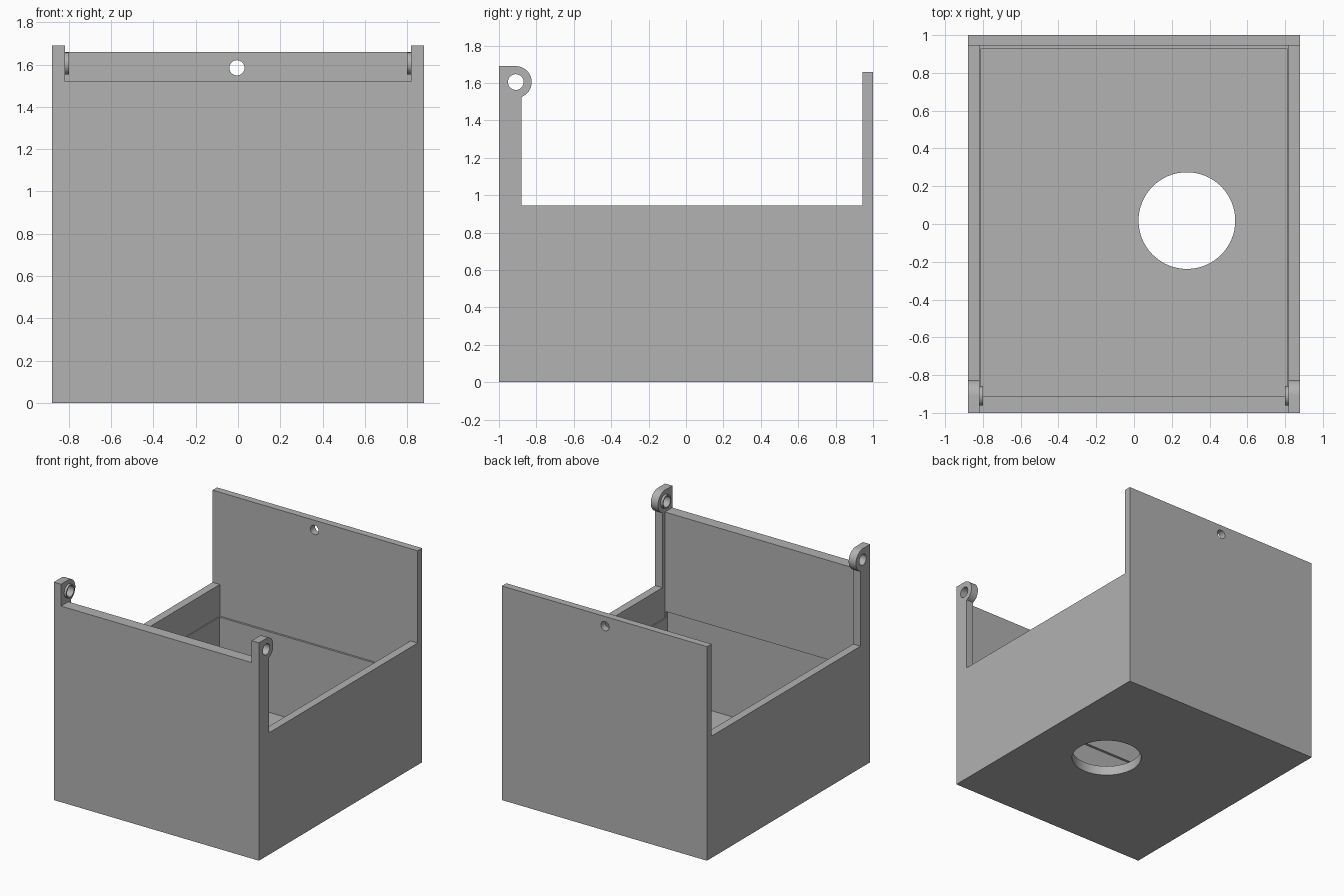
import bpy, bmesh, math
from mathutils import Matrix

if "Cube" in bpy.data.objects:
    bpy.data.objects.remove(bpy.data.objects["Cube"])

grey = bpy.data.materials.new("plain grey")
grey.diffuse_color = (0.445, 0.445, 0.445, 1)
grey.use_nodes = True
grey.node_tree.nodes["Principled BSDF"].inputs["Base Color"].default_value = grey.diffuse_color


def finish(name, bm):
    bmesh.ops.recalc_face_normals(bm, faces=bm.faces)
    mesh = bpy.data.meshes.new(name)
    bm.to_mesh(mesh)
    bm.free()
    mesh.materials.append(grey)
    obj = bpy.data.objects.new(name, mesh)
    bpy.context.collection.objects.link(obj)
    return obj


def box(name, x, y, z):
    bm = bmesh.new()
    bmesh.ops.create_cube(bm, size=1)
    for v in bm.verts:
        for i, (lo, hi) in enumerate((x, y, z)):
            v.co[i] = lo + (v.co[i] + 0.5) * (hi - lo)
    return finish(name, bm)


def cylinder(name, centre, radius, length, axis, sides=48):
    turn = {"X": Matrix.Rotation(math.pi / 2, 4, "Y"),
            "Y": Matrix.Rotation(math.pi / 2, 4, "X"),
            "Z": Matrix.Identity(4)}[axis]
    bm = bmesh.new()
    bmesh.ops.create_cone(bm, cap_ends=True, segments=sides, radius1=radius,
                          radius2=radius, depth=length,
                          matrix=Matrix.Translation(centre) @ turn)
    return finish(name, bm)


def cut(target, cutter):
    bpy.context.view_layer.objects.active = target
    mod = target.modifiers.new("cut", "BOOLEAN")
    mod.operation = "DIFFERENCE"
    mod.solver = "EXACT"
    mod.object = cutter
    bpy.ops.object.modifier_apply(modifier=mod.name)


def smooth(obj):
    bpy.ops.object.select_all(action="DESELECT")
    obj.select_set(True)
    bpy.context.view_layer.objects.active = obj
    bpy.ops.object.shade_smooth_by_angle(angle=math.radians(30))


W = 0.88                  # half width
IN = 0.818                # half width inside the upper walls
PY, PZ, PR = -0.91, 1.605, 0.085   # hinge eye centre and radius

# Box body: side profile with hinge eye, extruded across the width
post_y = -0.88
start = -math.acos((post_y - PY) / PR)
eye = [(PY + PR * math.cos(a), PZ + PR * math.sin(a))
       for a in (start + (math.pi / 2 - start) * i / 28 for i in range(29))]
profile = [(-1, 0), (1, 0), (1, 1.66), (0.945, 1.66), (0.945, 0.945),
           (post_y, 0.945)] + eye + [(-1, PZ + PR)]
bm = bmesh.new()
face = bm.faces.new([bm.verts.new((-W, y, z)) for y, z in profile])
ext = bmesh.ops.extrude_face_region(bm, geom=[face])
bmesh.ops.translate(bm, vec=(2 * W, 0, 0),
                    verts=[g for g in ext["geom"] if isinstance(g, bmesh.types.BMVert)])
body = finish("box_body", bm)

# Cavities, front notch, cable hole and latch hole
cutters = [
    box("lower_cavity", (-0.81, 0.81), (-0.93, 0.93), (0.075, 0.75)),
    box("upper_cavity", (-IN, IN), (-0.91, 0.945), (0.70, 1.9)),
    box("front_notch", (-IN, IN), (-1.1, -0.7), (1.52, 1.9)),
    cylinder("floor_hole", (0.28, 0.018, 0), 0.256, 0.4, "Z", 64),
    cylinder("latch_hole", (-0.005, 1, 1.585), 0.036, 0.4, "Y", 32),
]
bore = cylinder("hinge_bore", (0, PY, PZ), 0.042, 3, "X", 32)
for c in cutters + [bore]:
    cut(body, c)
smooth(body)

# Raised rings on the inner side of the hinge eyes
for side, label in ((-1, "left"), (1, "right")):
    ring = cylinder(label + "_hinge_ring", (side * (IN - 0.009), PY, PZ),
                    0.052, 0.018, "X", 32)
    cut(ring, bore)
    smooth(ring)

for c in cutters + [bore]:
    bpy.data.objects.remove(c, do_unlink=True)
